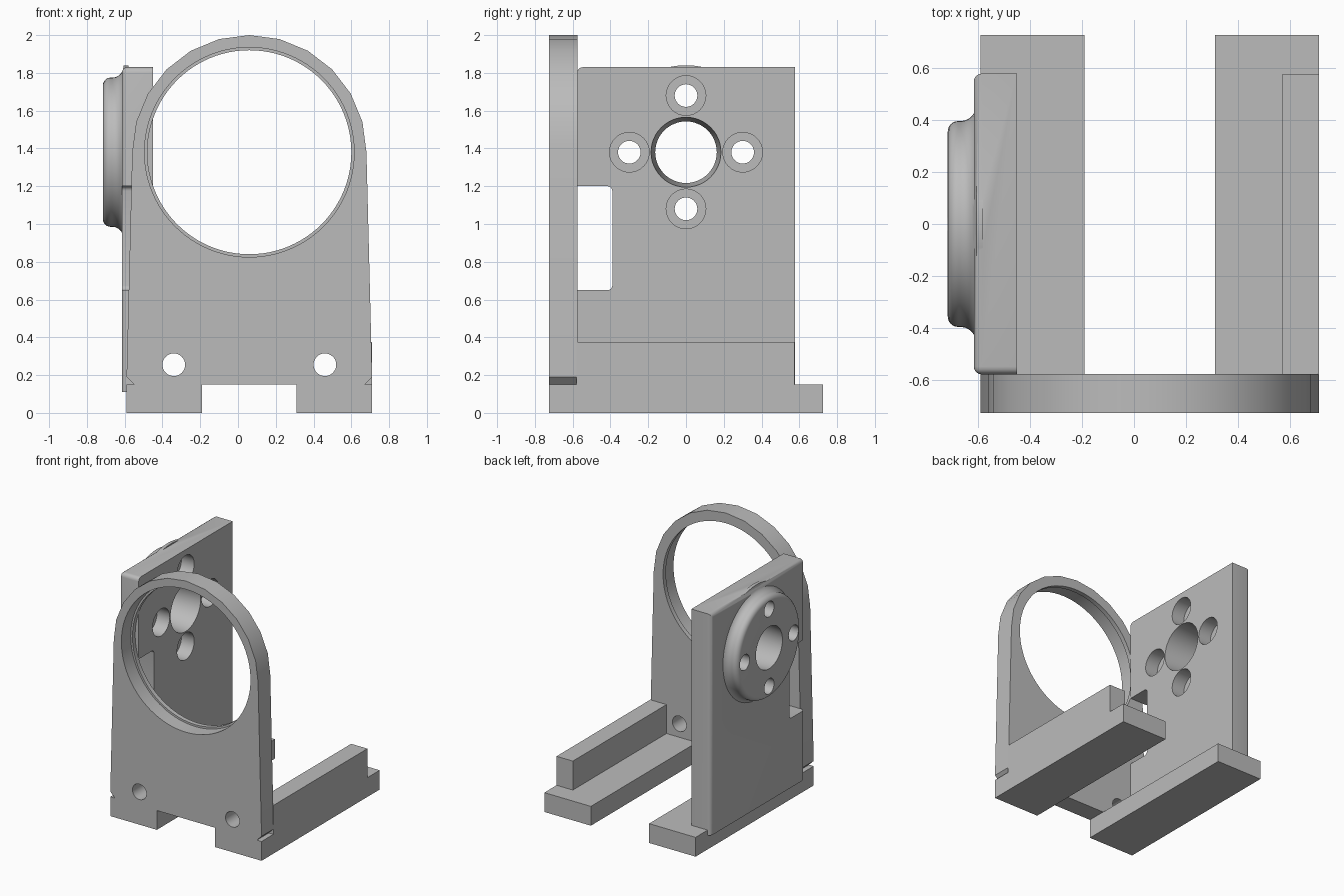
import bpy, bmesh, math
from mathutils import Vector

if "Cube" in bpy.data.objects:
    bpy.data.objects.remove(bpy.data.objects["Cube"])

grey = bpy.data.materials.new("plain_grey")
grey.use_nodes = True
grey.diffuse_color = (0.5, 0.5, 0.5, 1)
grey.node_tree.nodes["Principled BSDF"].inputs["Base Color"].default_value = (0.5, 0.5, 0.5, 1)


def finish(name, bm):
    bmesh.ops.recalc_face_normals(bm, faces=bm.faces)
    mesh = bpy.data.meshes.new(name)
    bm.to_mesh(mesh)
    bm.free()
    mesh.materials.append(grey)
    obj = bpy.data.objects.new(name, mesh)
    bpy.context.collection.objects.link(obj)
    return obj


def box(name, x, y, z, bevel_rule=None, radius=0.03):
    bm = bmesh.new()
    bmesh.ops.create_cube(bm, size=1)
    for v in bm.verts:
        v.co = Vector([a[0] if c < 0 else a[1] for c, a in zip(v.co, (x, y, z))])
    if bevel_rule:
        edges = [e for e in bm.edges if bevel_rule((e.verts[0].co + e.verts[1].co) / 2)]
        bmesh.ops.bevel(bm, geom=edges, offset=radius, segments=4,
                        profile=0.5, affect='EDGES')
    return finish(name, bm)


def lathe(name, axis, centre, profile, sides=48):
    """Closed solid turned about x or y; profile lists (axis position, radius)."""
    bm = bmesh.new()
    rings = []
    for pos, r in profile:
        ring = []
        for i in range(sides):
            a = 2 * math.pi * i / sides
            u, z = centre[0] + r * math.cos(a), centre[1] + r * math.sin(a)
            ring.append(bm.verts.new((pos, u, z) if axis == 'x' else (u, pos, z)))
        rings.append(ring)
    for a, b in zip(rings, rings[1:]):
        for i in range(sides):
            j = (i + 1) % sides
            bm.faces.new((a[i], a[j], b[j], b[i]))
    bm.faces.new(rings[0])
    bm.faces.new(rings[-1])
    return finish(name, bm)


def combine(obj, other, operation):
    mod = obj.modifiers.new("combine", 'BOOLEAN')
    mod.operation, mod.object, mod.solver = operation, other, 'EXACT'
    bpy.context.view_layer.objects.active = obj
    bpy.ops.object.modifier_apply(modifier=mod.name)
    bpy.data.objects.remove(other)


def smooth(obj):
    bpy.ops.object.select_all(action='DESELECT')
    obj.select_set(True)
    bpy.context.view_layer.objects.active = obj
    bpy.ops.object.shade_smooth_by_angle(angle=math.radians(30))


# Base rails and the raised strip on the left one
box("right_rail", (-0.59, -0.19), (-0.725, 0.725), (0, 0.15))
box("left_rail", (0.31, 0.71), (-0.725, 0.725), (0, 0.15))
box("left_rail_strip", (0.57, 0.71), (-0.58, 0.575), (0.15, 0.375))

# Front plate: tapered sides under a faceted arch
CX, CZ, R = 0.06, 1.38, 0.62
half = [(0.61, 0.15), (0.65, 0.19)]
steps = 12
arch = [(R * math.cos(math.pi * i / steps), CZ + R * math.sin(math.pi * i / steps))
        for i in range(steps + 1)]
outline = half + arch + [(-x, z) for x, z in reversed(half)]
bm = bmesh.new()
face = bm.faces.new([bm.verts.new((CX + x, -0.725, z)) for x, z in outline])
new = bmesh.ops.extrude_face_region(bm, geom=[face])["geom"]
bmesh.ops.translate(bm, vec=(0, 0.15, 0), verts=[g for g in new if isinstance(g, bmesh.types.BMVert)])
front_plate = finish("front_plate", bm)

# Stepped ring opening and the two bolt holes
combine(front_plate, lathe("ring_cutter", 'y', (CX, CZ),
        [(-0.8, 0.555), (-0.61, 0.555), (-0.61, 0.54), (-0.5, 0.54)], 96), 'DIFFERENCE')
for x in (-0.34, 0.46):
    combine(front_plate, lathe("bolt_cutter", 'y', (x, 0.255),
            [(-0.8, 0.06), (-0.5, 0.06)], 32), 'DIFFERENCE')
smooth(front_plate)

# Side wall with rounded outer edges
wall = box("side_wall", (-0.615, -0.45), (-0.577, 0.577), (0.11, 1.83),
           lambda c: (c.x < -0.6 and (c.z > 1.8 or abs(c.y) > 0.5))
           or (c.z > 1.8 and c.y < -0.5))

# Round mounting boss with a rolled rim and a flared foot
rim = [(-0.675 - 0.04 * math.cos(t), 0.355 + 0.04 * math.sin(t))
       for t in [math.pi / 2 * i / 6 for i in range(7)]]
foot = [(-0.665 + 0.06 * math.sin(t), 0.46 - 0.065 * math.cos(t))
        for t in [math.pi / 2 * i / 6 for i in range(7)]]
boss = lathe("boss", 'x', (0, CZ), rim + foot + [(-0.58, 0.46)], 64)
combine(wall, boss, 'UNION')

# Tapered centre bore and four counterbored holes
combine(wall, lathe("bore_cutter", 'x', (0, CZ),
        [(-0.8, 0.163), (-0.715, 0.163), (-0.45, 0.185), (-0.4, 0.185)]), 'DIFFERENCE')
for i in range(4):
    a = i * math.pi / 2
    spot = (0.3 * math.cos(a), CZ + 0.3 * math.sin(a))
    combine(wall, lathe("screw_cutter", 'x', spot,
            [(-0.8, 0.06), (-0.56, 0.06), (-0.56, 0.105), (-0.4, 0.105)], 32), 'DIFFERENCE')

# Slot beside the front plate
slot = box("slot_cutter", (-0.8, -0.4), (-0.7, -0.39), (0.65, 1.2),
           lambda c: c.y > -0.5 and abs(c.x + 0.6) < 0.1 and abs(c.z - 0.925) > 0.2, 0.025)
combine(wall, slot, 'DIFFERENCE')
smooth(wall)
